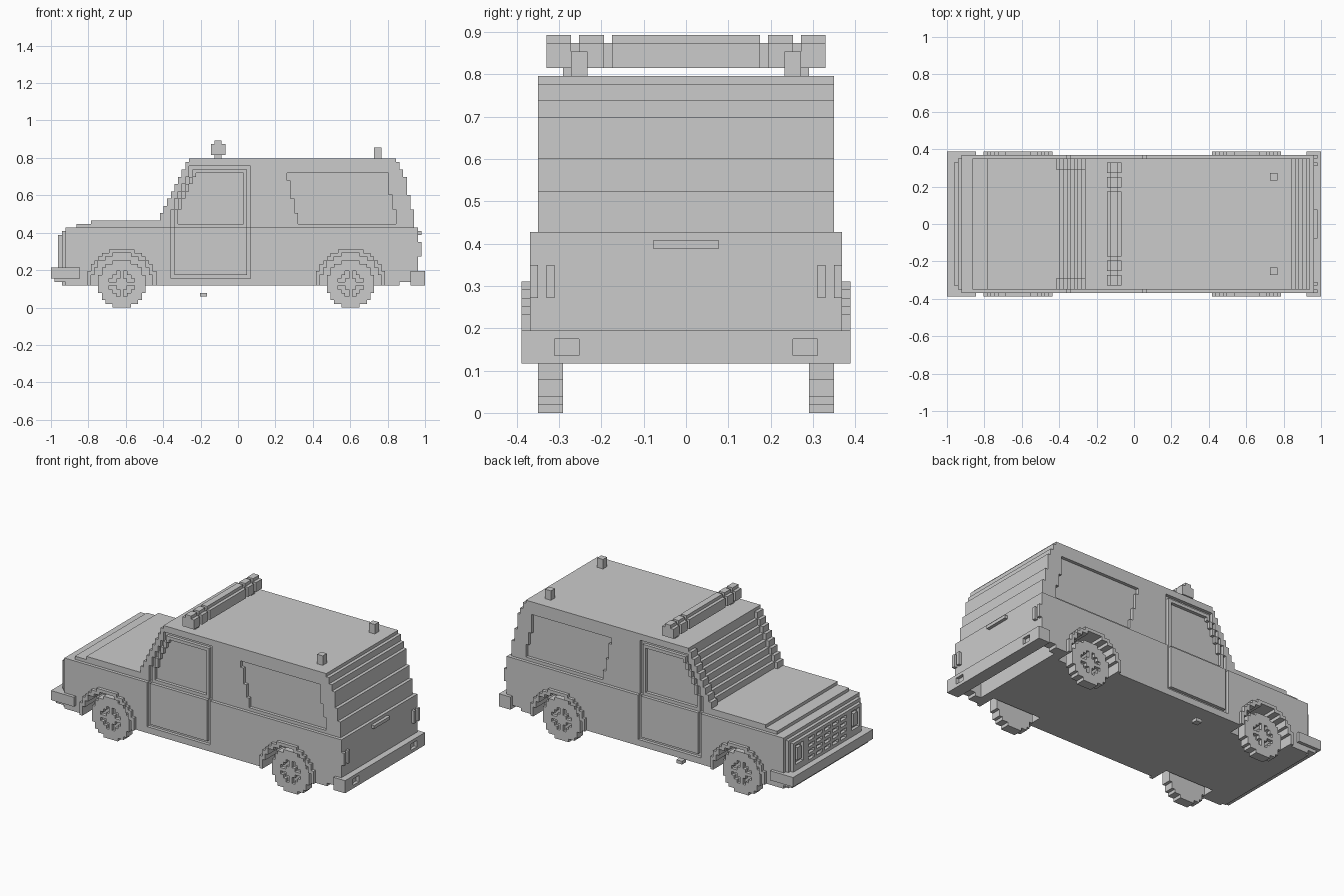
import bpy, bmesh, math

V = 2 / 103          # one block
MID = 51.5           # middle of the length, in blocks
SIDES = (("back_side", 1), ("front_side", -1))

if "Cube" in bpy.data.objects:
    bpy.data.objects.remove(bpy.data.objects["Cube"], do_unlink=True)

grey = bpy.data.materials.new("plain_grey")
grey.use_nodes = True
grey.diffuse_color = (0.6, 0.6, 0.6, 1)
for node in grey.node_tree.nodes:
    if node.type == "BSDF_PRINCIPLED":
        node.inputs["Base Color"].default_value = grey.diffuse_color


def finish(name, bm):
    bmesh.ops.recalc_face_normals(bm, faces=bm.faces)
    mesh = bpy.data.meshes.new(name)
    bm.to_mesh(mesh)
    bm.free()
    mesh.materials.append(grey)
    obj = bpy.data.objects.new(name, mesh)
    bpy.context.scene.collection.objects.link(obj)
    return obj


def prism(name, rows, j0, j1):
    """Stepped outline from rows (k0, k1, i0, i1), extruded across the width."""
    left, right = [], []
    for k0, k1, i0, i1 in rows:
        for side, i in ((left, i0), (right, i1)):
            if len(side) > 1 and side[-1][0] == i:
                side.pop()
                side.append((i, k1))
            else:
                side += [(i, k0), (i, k1)]
    bm = bmesh.new()
    verts = [bm.verts.new(((i - MID) * V, j0 * V, k * V)) for i, k in right + left[::-1]]
    face = bm.faces.new(verts)
    grown = bmesh.ops.extrude_face_region(bm, geom=[face])["geom"]
    new = [g for g in grown if isinstance(g, bmesh.types.BMVert)]
    bmesh.ops.translate(bm, verts=new, vec=(0, (j1 - j0) * V, 0))
    return finish(name, bm)


def boxes(name, parts):
    """Separate boxes (i0, i1, j0, j1, k0, k1) in one object."""
    bm = bmesh.new()
    for i0, i1, j0, j1, k0, k1 in parts:
        made = bmesh.ops.create_cube(bm, size=1)["verts"]
        for v in made:
            v.co = (((i0 + i1) / 2 - MID + v.co.x * (i1 - i0)) * V,
                    ((j0 + j1) / 2 + v.co.y * (j1 - j0)) * V,
                    ((k0 + k1) / 2 + v.co.z * (k1 - k0)) * V)
    return finish(name, bm)


def box(name, *part):
    return boxes(name, [part])


def disc_rows(centre, size, low=-9):
    r = size / 2
    rows = []
    for d in range(-(size // 2), size // 2 + 1):
        half = math.floor(math.sqrt(r * r - d * d)) + 0.5
        if 6 + d >= low:
            rows.append((6 + d, 7 + d, centre - half, centre + half))
    return rows


def span(s, a, b):
    return (a, b) if s > 0 else (-b, -a)


def cut(obj, cutters):
    for c in cutters:
        c.hide_render = True
        mod = obj.modifiers.new("cut", "BOOLEAN")
        mod.operation, mod.solver, mod.object = "DIFFERENCE", "EXACT", c
    bpy.context.view_layer.update()
    graph = bpy.context.evaluated_depsgraph_get()
    mesh = bpy.data.meshes.new_from_object(obj.evaluated_get(graph))
    obj.modifiers.clear()
    obj.data = mesh


# Stepped slopes: windscreen front edge, tail edge, door front edge
SCREEN = [(24, 26, 30)] + [(k, k + 2, 18 + k // 2) for k in range(26, 40, 2)]
TAIL = [(22, 27, 100), (27, 31, 99), (31, 36, 98), (36, 38, 97), (38, 40, 96), (40, 41, 95)]
DOOR = [(22, 27, 33), (27, 30, 34), (30, 32, 35), (32, 34, 36), (34, 36, 37), (36, 39, 38)]
WHEELS = (("front", 19.5), ("rear", 82.5))


def edge(table, k):
    return next((i for k0, k1, i in table if k0 <= k < k1), None)


def door_rows(inset, low):
    rows = [(max(a, low), min(b, 39 - inset), i + inset, 55 - inset) for a, b, i in DOOR]
    return [r for r in rows if r[0] < r[1]]


# Main body: lower hull, stepped bonnet, cabin
body_rows = [(6, 7, 3, 96), (7, 20, 3, 101), (20, 21, 3, 101), (21, 22, 4, 101),
             (22, 23, 7, 100), (23, 24, 11, 100)]
for k in range(24, 41):
    start = edge(SCREEN, k)
    body_rows.append((k, k + 1, 38 if start is None else start + 1, edge(TAIL, k)))
body = prism("body", body_rows, -18, 18)

cutters = [box("cutter_underbody", 94, 99, -16, 16, 5, 12)]
window_rows = [(23, 26, 68, 95), (26, 27, 67, 95), (27, 30, 67, 94),
               (30, 31, 66, 94), (31, 35, 66, 93), (35, 37, 65, 93)]
wells = {}
for side, s in SIDES:
    wells[s] = [prism("cutter_well", disc_rows(c, 17), *span(s, 14, 22)) for _, c in WHEELS]
    cutters += wells[s]
    cutters.append(prism("cutter_rear_window", window_rows, *span(s, 17, 19)))
    cutters.append(prism("cutter_door", door_rows(0, 22), *span(s, 17, 19)))
cut(body, cutters)

for side, s in SIDES:
    # Lower side panel with door opening and wheel arches
    panel = prism("lower_panel_" + side, [(6, 7, 4, 96), (7, 22, 4, 101)], *span(s, 18, 19))
    opening = box("cutter_lower_door", 33, 55, *span(s, 17, 20), 8, 23)
    cut(panel, wells[s] + [opening])
    cutters.append(opening)

    # Door with window frame
    box("door_lower_" + side, 34, 54, *span(s, 18, 19), 9, 22)
    frame = prism("door_frame_" + side, door_rows(1, 22), *span(s, 17, 18))
    hole = prism("cutter_door_window", door_rows(2, 23), *span(s, 16, 19))
    cut(frame, [hole])
    cutters.append(hole)

    # Windscreen pillar
    prism("windscreen_pillar_" + side,
          [(a, b, i, min(i + 2, 38)) for a, b, i in SCREEN], *span(s, 15, 18))

    for n, (end, c) in enumerate(WHEELS):
        # Arch flare
        flare = prism(f"{end}_arch_{side}", disc_rows(c, 19, 6), *span(s, 19, 20))
        cut(flare, [wells[s][n]])
        # Wheel with recessed rim, hub and spokes
        wheel = prism(f"{end}_wheel_{side}", disc_rows(c, 13), *span(s, 15, 18))
        rim = prism("cutter_rim", disc_rows(c, 7), *span(s, 17, 19))
        cut(wheel, [rim])
        cutters.append(rim)
        w = span(s, 17, 18)
        boxes(f"{end}_hub_{side}", [(c - 1.5, c + 1.5, *w, 5, 8),
                                    (c - 3.5, c + 3.5, *w, 6, 7),
                                    (c - 0.5, c + 0.5, *w, 3, 10)])

    # Tail lamps, roof lamps, light bar feet
    boxes("tail_lamp_" + side, [(101, 102, *span(s, a, a + 1), 14, 18) for a in (16, 18)])
    box("rear_roof_lamp_" + side, 89, 91, *span(s, 12, 14), 41, 44)
    box("light_bar_foot_" + side, 45, 47, *span(s, 13, 15), 41, 42)

    # Headlamp
    box("headlamp_" + side, 2, 3, *span(s, 13, 15), 14, 18)

# Front grille with cells and headlamp sockets
grille = box("grille", 2, 3, -17, 17, 8, 20)
cells = [(1, 3.5, j - 1.5, j + 1.5, k, k + 1)
         for j in (-8, -4, 0, 4, 8) for k in (12, 14, 16, 18)]
cells += [(1, 3.5, *span(s, 12, 16), 13, 19) for _, s in SIDES]
grille_cutter = boxes("cutter_grille", cells)
cut(grille, [grille_cutter])

# Bumpers and apron
box("front_bumper", 0, 8, -20, 20, 8, 11)
box("front_apron", 1, 4, -19, 19, 7, 8)
rear_bumper = box("rear_bumper", 99, 103, -20, 20, 6, 10)
lamp_cutter = boxes("cutter_bumper_lamps",
                    [(102, 104, *span(s, 13, 16), 7, 9) for _, s in SIDES])
cut(rear_bumper, [lamp_cutter])

# Tailgate handle and exhaust tip
box("tailgate_handle", 101, 102, -4, 4, 20, 21)
box("exhaust_tip", 41, 43, 15, 17, 3, 4)

# Roof light bar: narrow core and raised segments
box("light_bar_core", 45, 47, -17, 17, 42, 45)
bar_rows = [(42, 45, 44, 48), (45, 46, 45, 47)]
for a, b in ((-17, -14), (-13, -10), (-9, 9), (10, 13), (14, 17)):
    prism("light_bar_segment", bar_rows, a, b)

# Remove the cutters
for c in cutters + [grille_cutter, lamp_cutter]:
    bpy.data.objects.remove(c, do_unlink=True)
